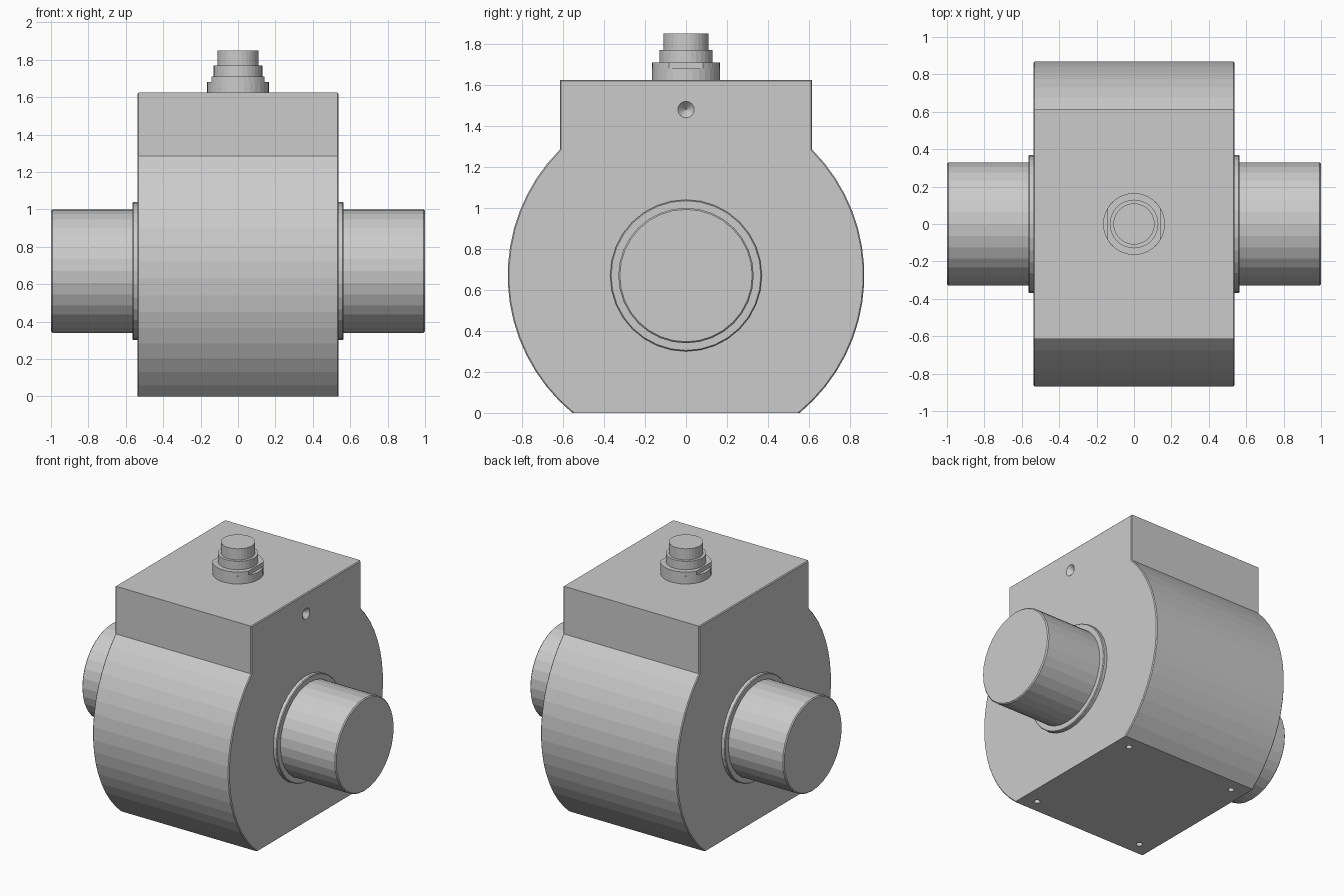
import bpy, bmesh, math

if "Cube" in bpy.data.objects:
    bpy.data.objects.remove(bpy.data.objects["Cube"])

AXIS_Z = 0.67      # height of the shaft axis
HALF = 0.537       # half width of the housing
TOP = 1.625


def add_object(name, bm):
    bmesh.ops.recalc_face_normals(bm, faces=bm.faces)
    mesh = bpy.data.meshes.new(name)
    bm.to_mesh(mesh)
    bm.free()
    ob = bpy.data.objects.new(name, mesh)
    bpy.context.collection.objects.link(ob)
    return ob


def extrude_profile(pts, vector):
    bm = bmesh.new()
    face = bm.faces.new([bm.verts.new(p) for p in pts])
    res = bmesh.ops.extrude_face_region(bm, geom=[face], use_keep_orig=True)
    verts = [g for g in res["geom"] if isinstance(g, bmesh.types.BMVert)]
    bmesh.ops.translate(bm, verts=verts, vec=vector)
    return bm


def turned(name, profile, axis, centre, segments=32):
    """Closed solid of revolution from (radius, position) pairs."""
    bm = bmesh.new()
    rings = []
    for r, h in profile:
        ring = []
        for i in range(segments):
            a = 2 * math.pi * i / segments
            u, v = r * math.cos(a), r * math.sin(a)
            p = (h, u, v) if axis == "X" else (u, v, h)
            ring.append(bm.verts.new([c + q for c, q in zip(centre, p)]))
        rings.append(ring)
    for a, b in zip(rings, rings[1:]):
        for i in range(segments):
            j = (i + 1) % segments
            bm.faces.new((a[i], a[j], b[j], b[i]))
    bm.faces.new(rings[0])
    bm.faces.new(rings[-1])
    return add_object(name, bm)


# Housing: round body with a flat foot and a square head
R, HEAD_Y = 0.87, 0.615
low = -math.asin(AXIS_Z / R)
high = math.acos(HEAD_Y / R)
N = 16
side = []
for i in range(N + 1):
    a = low + (high - low) * i / N
    side.append((R * math.cos(a), AXIS_Z + R * math.sin(a)))
side[0] = (side[0][0], 0.0)
side.append((HEAD_Y, TOP))
outline = side + [(-y, z) for y, z in reversed(side)]
bm = extrude_profile([(-HALF, y, z) for y, z in outline], (2 * HALF, 0, 0))
rim = [e for e in bm.edges
       if abs(e.verts[0].co.x - e.verts[1].co.x) < 1e-4
       and max(v.co.z for v in e.verts) > 0.001]
bmesh.ops.recalc_face_normals(bm, faces=bm.faces)
bmesh.ops.bevel(bm, geom=rim, offset=0.006, offset_type="OFFSET",
                segments=1, affect="EDGES", profile=0.5)
housing = add_object("housing", bm)

# Cutters: four mounting holes underneath and a conical dimple on the right
cutters = [turned("foot_hole_cutter", [(0.02, -0.05), (0.02, 0.15)], "Z",
                  (x, y, 0), 16)
           for x in (-0.43, 0.43) for y in (-0.46, 0.46)]
cutters.append(turned("dimple_cutter", [(0.002, -0.04), (0.04, 0), (0.04, 0.05)],
                      "X", (HALF, 0, 1.48), 24))
bpy.context.view_layer.objects.active = housing
for cutter in cutters:
    cutter.hide_render = True
    mod = housing.modifiers.new("hole", "BOOLEAN")
    mod.operation, mod.solver, mod.object = "DIFFERENCE", "EXACT", cutter
    bpy.ops.object.modifier_apply(modifier=mod.name)
    bpy.data.objects.remove(cutter)

# Shaft ends with chamfered tips, each seated in a thin collar
for s, label in ((-1, "left"), (1, "right")):
    turned(label + "_collar",
           [(0.37, s * 0.52), (0.37, s * 0.56), (0.365, s * 0.565), (0.34, s * 0.565)],
           "X", (0, 0, AXIS_Z))
    turned(label + "_shaft",
           [(0.33, s * 0.5), (0.33, s * 0.993), (0.323, s)],
           "X", (0, 0, AXIS_Z))

# Cable connector: round base, flange with two flats, stepped plug
turned("connector_base", [(0.165, TOP - 0.01), (0.165, 1.68)], "Z", (0, 0, 0))
RF, FLAT = 0.165, 0.142
half_angle = math.acos(FLAT / RF)
arc = [half_angle + (math.pi - 2 * half_angle) * i / 12 for i in range(13)]
pts = [(RF * math.cos(a), RF * math.sin(a), 1.68) for a in arc]
pts += [(-x, -y, z) for x, y, z in pts]
add_object("connector_flange", extrude_profile(pts, (0, 0, 0.03)))
turned("connector_plug",
       [(0.13, 1.70), (0.13, 1.77), (0.11, 1.77), (0.11, 1.85)], "Z", (0, 0, 0))
